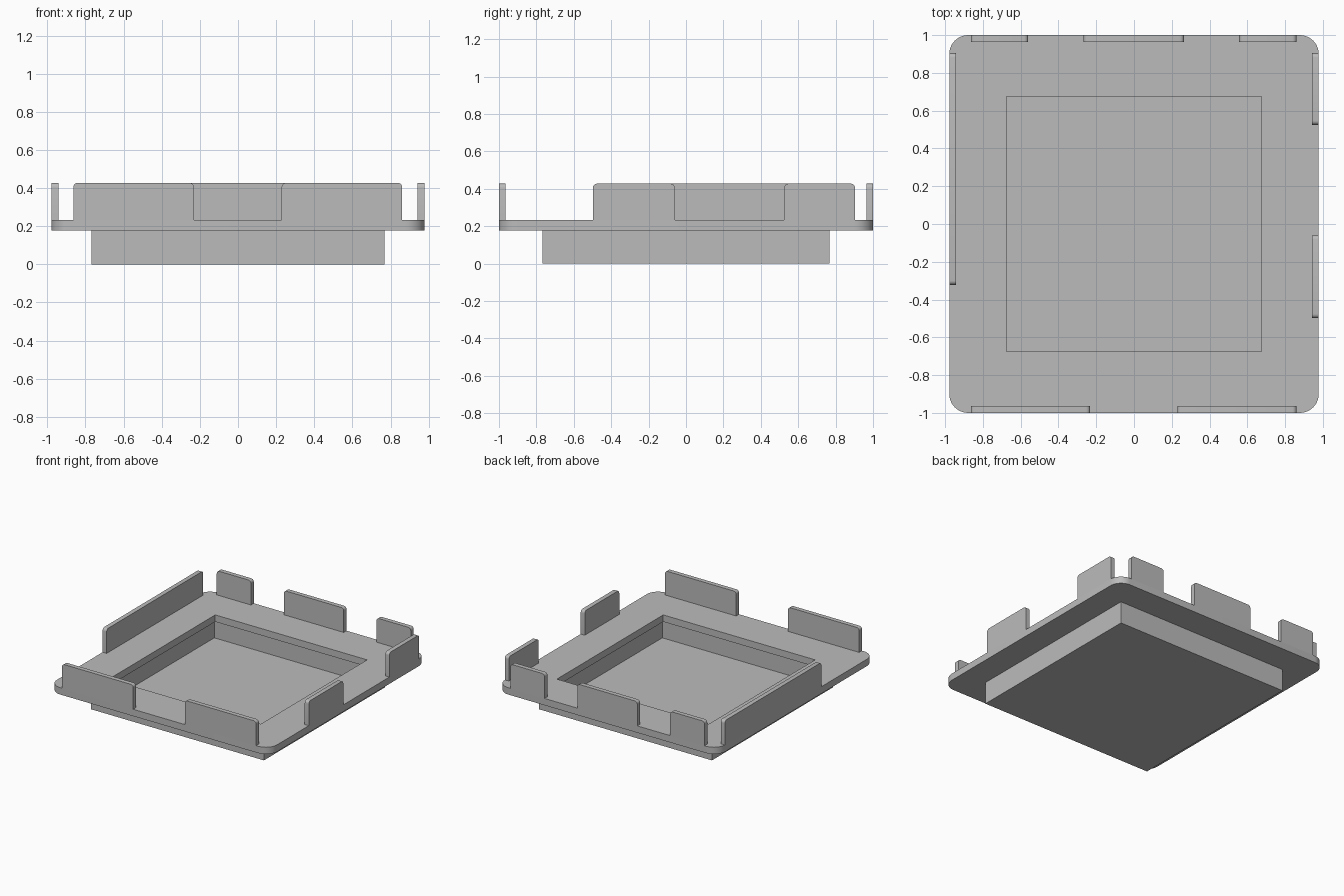
import bpy
import bmesh
from math import cos, sin, pi
from mathutils import Vector

if "Cube" in bpy.data.objects:
    bpy.data.objects.remove(bpy.data.objects["Cube"], do_unlink=True)

grey = bpy.data.materials.new("plain grey")
grey.use_nodes = True
grey.diffuse_color = (0.5, 0.5, 0.5, 1)
grey.node_tree.nodes["Principled BSDF"].inputs["Base Color"].default_value = (0.5, 0.5, 0.5, 1)

HALF_X, HALF_Y = 0.978, 1.0
BOX, POCKET = 0.768, 0.675
FLOOR, FLANGE_LOW, FLANGE_TOP, TAB_TOP = 0.03, 0.177, 0.232, 0.427
THICK = 0.036


def finish(name, bm):
    bmesh.ops.recalc_face_normals(bm, faces=bm.faces)
    mesh = bpy.data.meshes.new(name)
    bm.to_mesh(mesh)
    bm.free()
    mesh.materials.append(grey)
    obj = bpy.data.objects.new(name, mesh)
    bpy.context.collection.objects.link(obj)
    bpy.ops.object.select_all(action="DESELECT")
    obj.select_set(True)
    bpy.context.view_layer.objects.active = obj
    bpy.ops.object.shade_smooth_by_angle()
    return obj


def corner(cx, cy, radius, start, steps):
    """Quarter-circle of points, turning anticlockwise from a start angle."""
    return [(cx + radius * cos(start + pi / 2 * i / steps),
             cy + radius * sin(start + pi / 2 * i / steps)) for i in range(steps + 1)]


def add_loop(bm, points):
    verts = [bm.verts.new(p) for p in points]
    return [bm.edges.new((a, b)) for a, b in zip(verts, verts[1:] + verts[:1])]


def extrude(bm, offset):
    result = bmesh.ops.extrude_face_region(bm, geom=bm.faces[:])
    moved = [g for g in result["geom"] if isinstance(g, bmesh.types.BMVert)]
    bmesh.ops.translate(bm, verts=moved, vec=offset)


# Flange: rounded plate with a square opening
R = 0.1
outline = []
for i, (sx, sy) in enumerate([(1, 1), (-1, 1), (-1, -1), (1, -1)]):
    outline += corner(sx * (HALF_X - R), sy * (HALF_Y - R), R, i * pi / 2, 10)
opening = [(POCKET * sx, POCKET * sy) for sx, sy in [(1, 1), (-1, 1), (-1, -1), (1, -1)]]
bm = bmesh.new()
edges = []
for loop in (outline, opening):
    edges += add_loop(bm, [(x, y, FLANGE_LOW) for x, y in loop])
bmesh.ops.triangle_fill(bm, edges=edges, use_beauty=True)
extrude(bm, Vector((0, 0, FLANGE_TOP - FLANGE_LOW)))
finish("flange", bm)

# Tray: open box under the flange
bm = bmesh.new()
bmesh.ops.create_cube(bm, size=1)
bmesh.ops.scale(bm, verts=bm.verts, vec=(2 * BOX, 2 * BOX, FLANGE_LOW))
bmesh.ops.translate(bm, verts=bm.verts, vec=(0, 0, FLANGE_LOW / 2))
top = max(bm.faces, key=lambda f: f.calc_center_median().z)
bmesh.ops.inset_region(bm, faces=[top], thickness=BOX - POCKET)
inner = bmesh.ops.extrude_discrete_faces(bm, faces=[top])["faces"][0]
bmesh.ops.translate(bm, verts=inner.verts, vec=(0, 0, FLOOR - FLANGE_LOW))
finish("tray", bm)


def tab(name, side, start, end):
    """Upright tab with rounded top corners, flush with one edge of the flange."""
    r = 0.022
    profile = [(start, FLANGE_TOP), (end, FLANGE_TOP)]
    profile += corner(end - r, TAB_TOP - r, r, 0, 5)
    profile += corner(start + r, TAB_TOP - r, r, pi / 2, 5)
    place = {
        "front": (lambda u, z: (u, -HALF_Y, z), (0, THICK, 0)),
        "back": (lambda u, z: (u, HALF_Y, z), (0, -THICK, 0)),
        "left": (lambda u, z: (HALF_X, u, z), (-THICK, 0, 0)),
        "right": (lambda u, z: (-HALF_X, u, z), (THICK, 0, 0)),
    }
    point, inward = place[side]
    bm = bmesh.new()
    bm.faces.new([bm.verts.new(point(u, z)) for u, z in profile])
    extrude(bm, Vector(inward))
    finish(name, bm)


# Tabs around the rim
tab("front_tab_right", "front", -0.864, -0.232)
tab("front_tab_left", "front", 0.229, 0.861)
tab("back_tab_right", "back", -0.864, -0.56)
tab("back_tab_middle", "back", -0.267, 0.265)
tab("back_tab_left", "back", 0.557, 0.861)
tab("left_tab_rear", "left", 0.525, 0.904)
tab("left_tab_front", "left", -0.498, -0.06)
tab("right_tab", "right", -0.322, 0.904)
